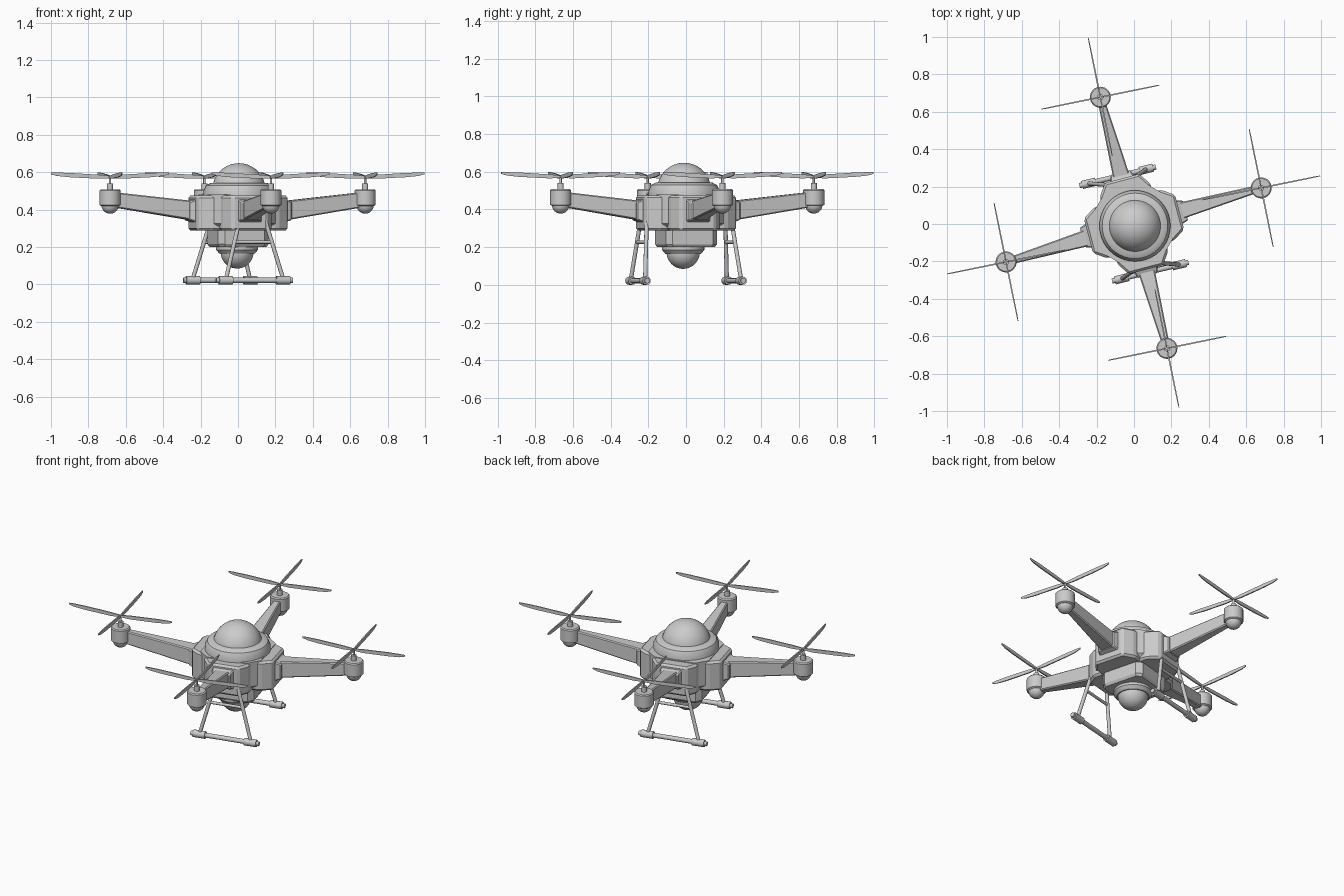
import bpy, bmesh, math
from mathutils import Vector, Matrix

if "Cube" in bpy.data.objects:
    bpy.data.objects.remove(bpy.data.objects["Cube"])

YAW = math.radians(14.8)


def finish(name, bm, angle=30, bevel=0.0):
    bmesh.ops.recalc_face_normals(bm, faces=bm.faces)
    me = bpy.data.meshes.new(name)
    bm.to_mesh(me)
    bm.free()
    ob = bpy.data.objects.new(name, me)
    bpy.context.collection.objects.link(ob)
    if bevel:
        m = ob.modifiers.new("bevel", 'BEVEL')
        m.width, m.segments, m.limit_method = bevel, 1, 'ANGLE'
    elif angle:
        bpy.ops.object.select_all(action='DESELECT')
        ob.select_set(True)
        bpy.context.view_layer.objects.active = ob
        bpy.ops.object.shade_smooth_by_angle(angle=math.radians(angle))
    return ob


def lathe(name, profile, centre=(0, 0), steps=40):
    bm = bmesh.new()
    vs = [bm.verts.new((r, 0, z)) for r, z in profile]
    es = [bm.edges.new(p) for p in zip(vs, vs[1:])]
    bmesh.ops.spin(bm, geom=vs + es, cent=(0, 0, 0), axis=(0, 0, 1),
                   angle=2 * math.pi, steps=steps)
    bmesh.ops.remove_doubles(bm, verts=bm.verts, dist=1e-5)
    bmesh.ops.translate(bm, verts=bm.verts, vec=(*centre, 0))
    return finish(name, bm)


def loft(name, sections, matrix=Matrix(), bevel=0.0):
    bm = bmesh.new()
    rings = [[bm.verts.new(matrix @ Vector(p)) for p in s] for s in sections]
    for a, b in zip(rings, rings[1:]):
        for i in range(len(a)):
            j = (i + 1) % len(a)
            bm.faces.new((a[i], a[j], b[j], b[i]))
    bm.faces.new(rings[0])
    bm.faces.new(rings[-1])
    return finish(name, bm, 0, bevel)


def rod(name, a, b, r, sides=12):
    a, b = Vector(a), Vector(b)
    bm = bmesh.new()
    m = Matrix.Translation((a + b) / 2) @ (b - a).to_track_quat('Z', 'Y').to_matrix().to_4x4()
    bmesh.ops.create_cone(bm, cap_ends=True, segments=sides, radius1=r, radius2=r,
                          depth=(b - a).length, matrix=m)
    return finish(name, bm, 40)


def arc(r, cz, a0, a1, n):
    out = []
    for i in range(n + 1):
        t = math.radians(a0 + (a1 - a0) * i / n)
        out.append((max(r * math.cos(t), 0), cz + r * math.sin(t)))
    return out


def octagon(h, c, z):
    pts = [(h, -h + c), (h, h - c), (h - c, h), (-h + c, h),
           (-h, h - c), (-h, -h + c), (-h + c, -h), (h - c, -h)]
    return [(x, y, z) for x, y in pts]


def rect(x, hw, z0, z1):
    return [(x, -hw, z0), (x, hw, z0), (x, hw, z1), (x, -hw, z1)]


# Central body: faceted hull, collar and top dome
yaw = Matrix.Rotation(YAW, 4, 'Z')
loft("body_hull", [octagon(0.13, 0.025, 0.2), octagon(0.14, 0.03, 0.215),
                   octagon(0.14, 0.03, 0.29), octagon(0.185, 0.06, 0.325),
                   octagon(0.185, 0.06, 0.48)], yaw)
lathe("top_collar", [(0, 0.45), (0.18, 0.45), (0.19, 0.462), (0.19, 0.5),
                     (0.175, 0.53), (0.15, 0.543), (0, 0.543)], (0.005, -0.01))
lathe("top_dome", arc(0.142, 0.506, 0, 90, 14), (0.005, -0.01))

# Camera ball under the hull
lathe("camera_collar", [(0, 0.205), (0.112, 0.205), (0.112, 0.185),
                        (0.095, 0.165), (0, 0.165)], (-0.005, -0.015))
lathe("camera_ball", arc(0.088, 0.173, 0, -90, 12), (-0.005, -0.015))

# Four shoulder blocks with arm sockets
block = [(0.12, -0.14), (0.185, -0.14), (0.252, -0.095),
         (0.252, 0.095), (0.185, 0.14), (0.12, 0.14)]
names = ["right", "back", "left", "front"]
for k, n in enumerate(names):
    m = Matrix.Rotation(YAW + k * math.pi / 2, 4, 'Z')
    loft(n + "_shoulder", [[(x, y, 0.288) for x, y in block],
                           [(x, y, 0.475) for x, y in block]], m, 0.012)
    loft(n + "_socket", [rect(0.24, 0.068, 0.33, 0.458),
                         rect(0.285, 0.055, 0.345, 0.44)], m, 0.006)

# Arms, motors and crossed rotors
motors = [(0.68, 0.193), (-0.18, 0.678), (-0.684, -0.203), (0.176, -0.665)]
motor_profile = ([(0, 0.58), (0.006, 0.58), (0.006, 0.54), (0.016, 0.54), (0.016, 0.508),
                  (0.05, 0.508), (0.056, 0.502), (0.056, 0.425), (0.048, 0.42)]
                 + arc(0.046, 0.424, -5, -90, 8))
for n, (mx, my) in zip(names, motors):
    length = math.hypot(mx, my)
    m = Matrix.Rotation(math.atan2(my, mx), 4, 'Z')
    loft(n + "_arm", [rect(0.22, 0.047, 0.337, 0.442),
                      rect(length - 0.03, 0.02, 0.41, 0.492)], m, 0.006)
    lathe(n + "_motor", motor_profile, (mx, my), 28)
    for b in range(4):
        bm = Matrix.Translation((mx, my, 0)) @ Matrix.Rotation(
            math.radians(11.5 + 90 * b), 4, 'Z')
        loft("%s_blade_%d" % (n, b + 1),
             [rect(0, 0.003, 0.568, 0.58), rect(0.06, 0.004, 0.565, 0.586),
              rect(0.22, 0.0035, 0.573, 0.596), rect(0.29, 0.003, 0.58, 0.598),
              rect(0.322, 0.002, 0.589, 0.598)], bm)

# Landing gear, one side turned half a revolution for the other
for n, s in (("front", 1), ("back", -1)):
    def P(x, y, z):
        return Vector((s * x, s * y, z))
    ends = [P(-0.117, -0.305, 0.022), P(0.292, -0.205, 0.022)]
    along = (ends[1] - ends[0]).normalized()
    rod(n + "_skid", ends[0], ends[1], 0.014)
    feet = [P(-0.065, -0.293, 0.025), P(0.243, -0.217, 0.025)]
    tops = [P(0.012, -0.238, 0.36), P(0.14, -0.208, 0.36)]
    for i in range(2):
        side = along * (1 if i == 0 else -1)
        rod("%s_skid_grip_%d" % (n, i + 1), ends[i] + side * 0.015,
            ends[i] + side * 0.09, 0.022)
        rod("%s_leg_%d" % (n, i + 1), feet[i], tops[i], 0.011)
    rod(n + "_leg_crossbar", feet[0].lerp(tops[0], 0.6), feet[1].lerp(tops[1], 0.6), 0.009)
